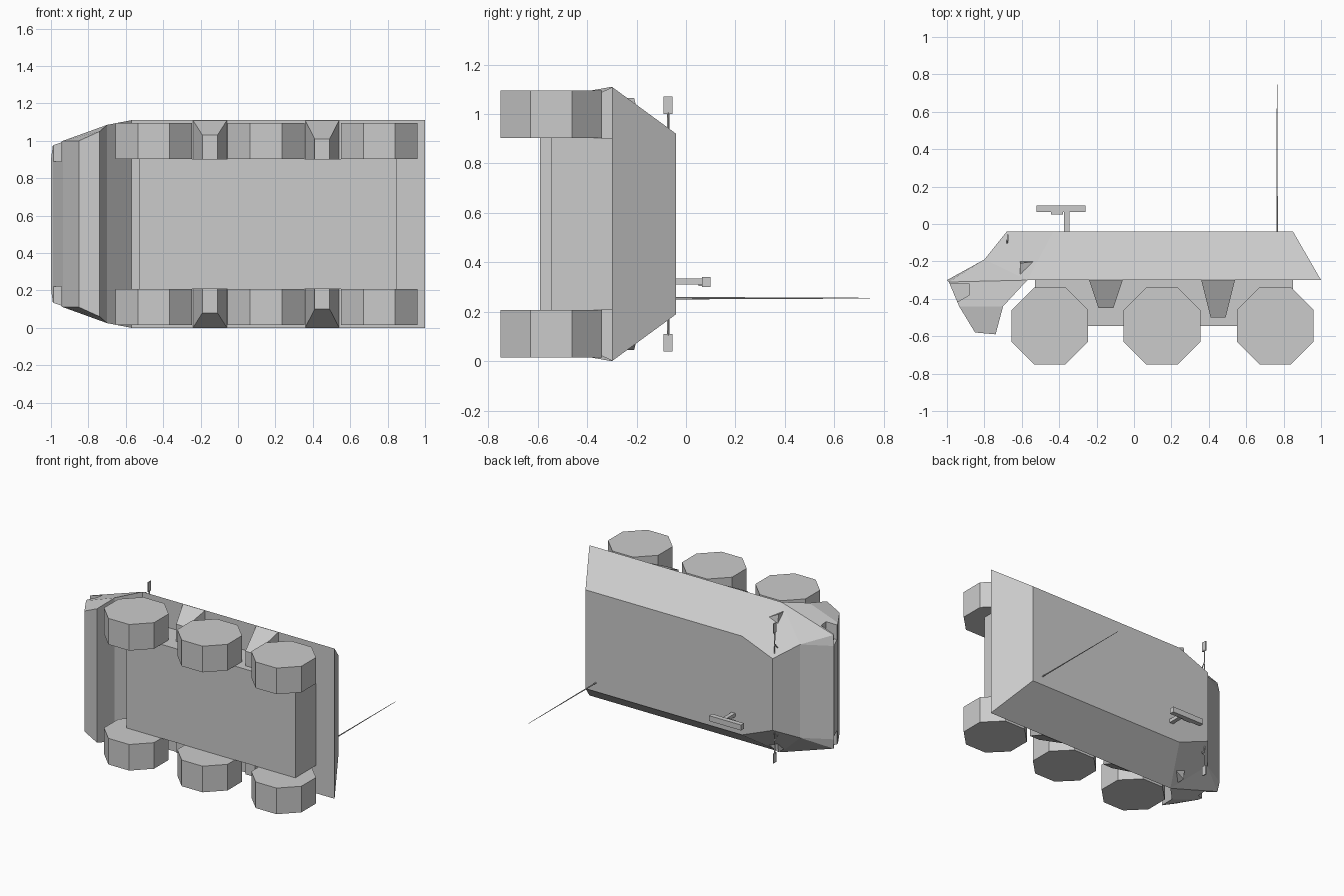
import bpy, bmesh, math
from mathutils import Vector

cube = bpy.data.objects.get("Cube")
if cube:
    bpy.data.objects.remove(cube, do_unlink=True)

MID = 0.555  # height of the vehicle's centre plane; it lies on its side, wheels to -y

grey = bpy.data.materials.new("plain_grey")
grey.use_nodes = True
grey.diffuse_color = (0.6, 0.6, 0.6, 1)
grey.node_tree.nodes["Principled BSDF"].inputs["Base Color"].default_value = (0.6, 0.6, 0.6, 1)


def finish(name, bm):
    bmesh.ops.recalc_face_normals(bm, faces=bm.faces)
    mesh = bpy.data.meshes.new(name)
    bm.to_mesh(mesh)
    bm.free()
    mesh.materials.append(grey)
    obj = bpy.data.objects.new(name, mesh)
    bpy.context.collection.objects.link(obj)
    return obj


def solid(name, points):
    """Convex solid around points (x, y, offset from centre plane)."""
    bm = bmesh.new()
    verts = [bm.verts.new((x, y, MID + w)) for x, y, w in points]
    bmesh.ops.convex_hull(bm, input=verts)
    bmesh.ops.dissolve_limit(bm, angle_limit=0.01, verts=bm.verts, edges=bm.edges)
    return finish(name, bm)


def box(name, xs, ys, ws):
    return solid(name, [(x, y, w) for x in xs for y in ys for w in ws])


def rod(name, start, end, r1, r2, sides):
    a, b = Vector(start), Vector(end)
    a.z += MID
    b.z += MID
    bm = bmesh.new()
    bmesh.ops.create_cone(bm, cap_ends=True, segments=sides, radius1=r1, radius2=r2, depth=(b - a).length)
    turn = (b - a).to_track_quat('Z', 'Y')
    for v in bm.verts:
        v.co = turn @ v.co + (a + b) / 2
    return finish(name, bm)


# Armoured hull: outline of one side, bridged to its mirror image
outline = [
    (0.85, -0.04, 0.365), (-0.43, -0.04, 0.365), (-0.68, -0.04, 0.265),
    (-0.80, -0.19, 0.345), (-1.0, -0.30, 0.345), (-0.99, -0.31, 0.42),
    (-0.935, -0.44, 0.445), (-0.85, -0.58, 0.445), (-0.74, -0.59, 0.495),
    (-0.70, -0.44, 0.53), (-0.57, -0.30, 0.555), (1.0, -0.30, 0.555)]
side_faces = [(0, 1, 10, 11), (1, 2, 10), (2, 3, 10), (3, 5, 10), (3, 4, 5),
              (5, 6, 9, 10), (6, 7, 8, 9)]
bm = bmesh.new()
left, right = [[bm.verts.new((x, y, MID + s * w)) for x, y, w in outline] for s in (1, -1)]
for i in range(len(outline)):
    j = (i + 1) % len(outline)
    bm.faces.new((left[i], left[j], right[j], right[i]))
for face in side_faces:
    for ring in (left, right):
        bm.faces.new([ring[i] for i in face])
hull = finish("hull", bm)

# Headlight recesses in the nose corners
notch = [(-1.1, -0.32), (-0.88, -0.32), (-0.88, -0.38), (-0.95, -0.42), (-1.1, -0.42)]
for s in (1, -1):
    cutter = solid("recess_cutter", [(x, y, s * w) for x, y in notch for w in (0.335, 0.7)])
    cutter.hide_render = True
    mod = hull.modifiers.new("recess", 'BOOLEAN')
    mod.operation = 'DIFFERENCE'
    mod.solver = 'EXACT'
    mod.object = cutter
    bpy.context.view_layer.objects.active = hull
    bpy.ops.object.modifier_apply(modifier=mod.name)
    bpy.data.objects.remove(cutter, do_unlink=True)

# Belly between the wheels
box("belly", (-0.53, 0.85), (-0.545, -0.30), (-0.347, 0.347))

for s, side in ((1, "upper"), (-1, "lower")):
    # Eight-sided wheels
    for n, x in enumerate((-0.45, 0.15, 0.755)):
        r = 0.205 / math.cos(math.pi / 8)
        ring = [math.pi / 8 + k * math.pi / 4 for k in range(8)]
        solid(f"{side}_wheel_{n + 1}",
              [(x + r * math.cos(a), -0.545 + r * math.sin(a), s * w)
               for a in ring for w in (0.347, 0.54)])

    # Tapered brackets under the sponson, between the wheels
    for n, (x, low) in enumerate(((-0.15, -0.45), (0.45, -0.50))):
        outer = 0.475 if n == 0 else 0.455
        solid(f"{side}_bracket_{n + 1}",
              [(x + d, -0.30, s * w) for d in (-0.09, 0.09) for w in (0.34, 0.553)] +
              [(x + d, low, s * w) for d in (-0.04, 0.04) for w in (0.34, outer)])

    # Small wedge on the flank
    solid(f"{side}_flank_wedge",
          [(-0.61, -0.20, s * 0.44), (-0.53, -0.20, s * 0.47),
           (-0.61, -0.27, s * 0.51), (-0.61, -0.21, s * 0.51)])

    # Mirror on a thin stalk
    rod(f"{side}_mirror_stalk", (-0.675, -0.07, s * 0.26), (-0.675, -0.072, s * 0.45), 0.005, 0.005, 4)
    rod(f"{side}_mirror_brace", (-0.68, -0.12, s * 0.30), (-0.675, -0.07, s * 0.36), 0.004, 0.004, 4)
    box(f"{side}_mirror", (-0.679, -0.671), (-0.09, -0.055), (s * 0.445, s * 0.515))

# Roof gun on a post
box("gun_post", (-0.375, -0.345), (-0.05, 0.07), (-0.245, -0.22))
box("gun_barrel", (-0.52, -0.26), (0.065, 0.10), (-0.255, -0.215))
box("gun_magazine", (-0.445, -0.38), (0.05, 0.068), (-0.25, -0.22))

# Whip antenna
rod("antenna", (0.765, -0.05, -0.30), (0.765, 0.745, -0.30), 0.005, 0.0015, 6)
